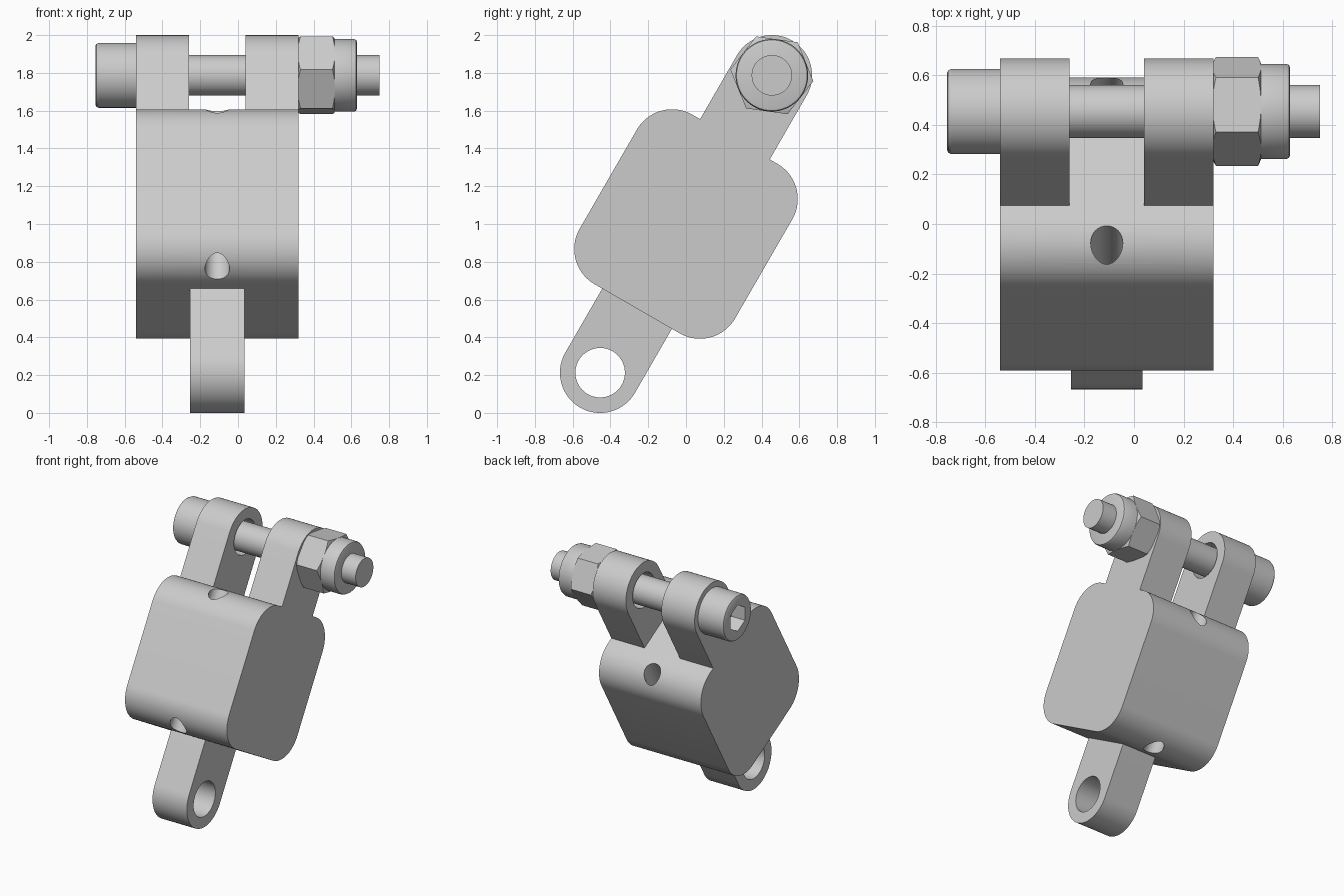
import bpy, bmesh
from math import sin, cos, radians, pi
from mathutils import Matrix

default = bpy.data.objects.get("Cube")
if default:
    bpy.data.objects.remove(default, do_unlink=True)

grey = bpy.data.materials.new("plain grey metal")
grey.use_nodes = True
GREY = (0.6, 0.6, 0.6, 1.0)
grey.diffuse_color = GREY
bsdf = next(n for n in grey.node_tree.nodes if n.type == 'BSDF_PRINCIPLED')
bsdf.inputs["Base Color"].default_value = GREY
bsdf.inputs["Roughness"].default_value = 0.6

# The link is built upright, then leaned back as a whole
LEAN = Matrix.Translation((0, 0, 1)) @ Matrix.Rotation(radians(-30), 4, 'X')
PIN = 0.909          # distance of the pin axes from the middle
MID = -0.11          # x of the middle of the block
LUG_R, HOLE_R = 0.213, 0.131


def make(name, bm):
    bmesh.ops.recalc_face_normals(bm, faces=bm.faces[:])
    mesh = bpy.data.meshes.new(name)
    bm.to_mesh(mesh)
    bm.free()
    mesh.materials.append(grey)
    obj = bpy.data.objects.new(name, mesh)
    bpy.context.scene.collection.objects.link(obj)
    return obj


def loft(name, rings):
    """Skin a closed solid through rings of equal point count."""
    bm = bmesh.new()
    loops = [[bm.verts.new(p) for p in ring] for ring in rings]
    for a, b in zip(loops, loops[1:]):
        for i in range(len(a)):
            j = (i + 1) % len(a)
            bm.faces.new((a[i], a[j], b[j], b[i]))
    bm.faces.new(loops[0])
    bm.faces.new(loops[-1])
    return make(name, bm)


def prism(name, outline, x0, x1):
    return loft(name, [[(x, y, z) for y, z in outline] for x in (x0, x1)])


def arc(cy, cz, r, start, end, steps=20):
    angles = [radians(start + (end - start) * i / steps) for i in range(steps + 1)]
    return [(cy + r * cos(a), cz + r * sin(a)) for a in angles]


def turned(name, profile, sides=64, phase=0, z=PIN):
    """Turn (x, radius) pairs about an axis parallel to x."""
    steps = [phase + 2 * pi * i / sides for i in range(sides)]
    return loft(name, [[(x, r * cos(a), z + r * sin(a)) for a in steps]
                       for x, r in profile])


def combine(obj, other, operation):
    mod = obj.modifiers.new(operation.lower(), 'BOOLEAN')
    mod.operation, mod.object, mod.solver = operation, other, 'EXACT'
    bpy.context.view_layer.update()
    graph = bpy.context.evaluated_depsgraph_get()
    mesh = bpy.data.meshes.new_from_object(obj.evaluated_get(graph))
    obj.modifiers.clear()
    obj.data = mesh
    bpy.data.objects.remove(other, do_unlink=True)


# Block with rounded corners
W, H, R = 0.475, 0.518, 0.215
outline = []
for sy, sz, start in ((1, 1, 0), (-1, 1, 90), (-1, -1, 180), (1, -1, 270)):
    outline += arc(sy * (W - R), sz * (H - R), R, start, start + 90)
block = prism("link_block", outline, -0.54, 0.32)

# Two fork lugs above, one single lug below
for x0, x1, side in ((-0.54, -0.26, 1), (0.04, 0.32, 1), (-0.255, 0.035, -1)):
    lug = [(LUG_R, 0.4)] + arc(0, PIN, LUG_R, 0, 180, 40) + [(-LUG_R, 0.4)]
    lug = [(y, side * z) for y, z in lug]
    combine(block, prism("lug", lug, x0, x1), 'UNION')

# Pin holes through the lugs
for z in (PIN, -PIN):
    cutter = turned("pin_hole_cutter", [(-1, HOLE_R), (1, HOLE_R)], z=z)
    combine(block, cutter, 'DIFFERENCE')

# Two long holes running lengthwise through the block
for y in (-0.37, 0.37):
    circle = arc(MID, y, 0.065, 0, 348.75, 31)
    cutter = loft("long_hole_cutter", [[(px, py, z) for px, py in circle]
                                       for z in (-0.8, 0.8)])
    combine(block, cutter, 'DIFFERENCE')

# Cap screw with a hexagon socket
screw = turned("cap_screw", [(-0.755, 0.155), (-0.75, 0.166), (-0.738, 0.172),
                             (-0.54, 0.172), (-0.54, 0.107), (0.75, 0.107)])
socket = turned("socket_cutter", [(-0.9, 0.1), (-0.64, 0.1)], sides=6)
combine(screw, socket, 'DIFFERENCE')

# Hexagon nut, chamfered at both ends
nut = turned("hex_nut", [(0.32, 0.222), (0.512, 0.222)], 6, radians(22))
chamfer = turned("nut_chamfer", [(0.32, 0.2), (0.333, 0.226),
                                 (0.499, 0.226), (0.512, 0.195)])
combine(nut, chamfer, 'INTERSECT')

# Round locking collar on the nut
collar = turned("nut_collar", [(0.505, 0.192), (0.615, 0.192),
                               (0.626, 0.187), (0.63, 0.176)])

# Lean everything and shade
bpy.ops.object.select_all(action='DESELECT')
for obj in (block, screw, nut, collar):
    obj.data.transform(LEAN)
    obj.select_set(True)
bpy.context.view_layer.objects.active = block
bpy.ops.object.shade_smooth_by_angle(angle=radians(25))
